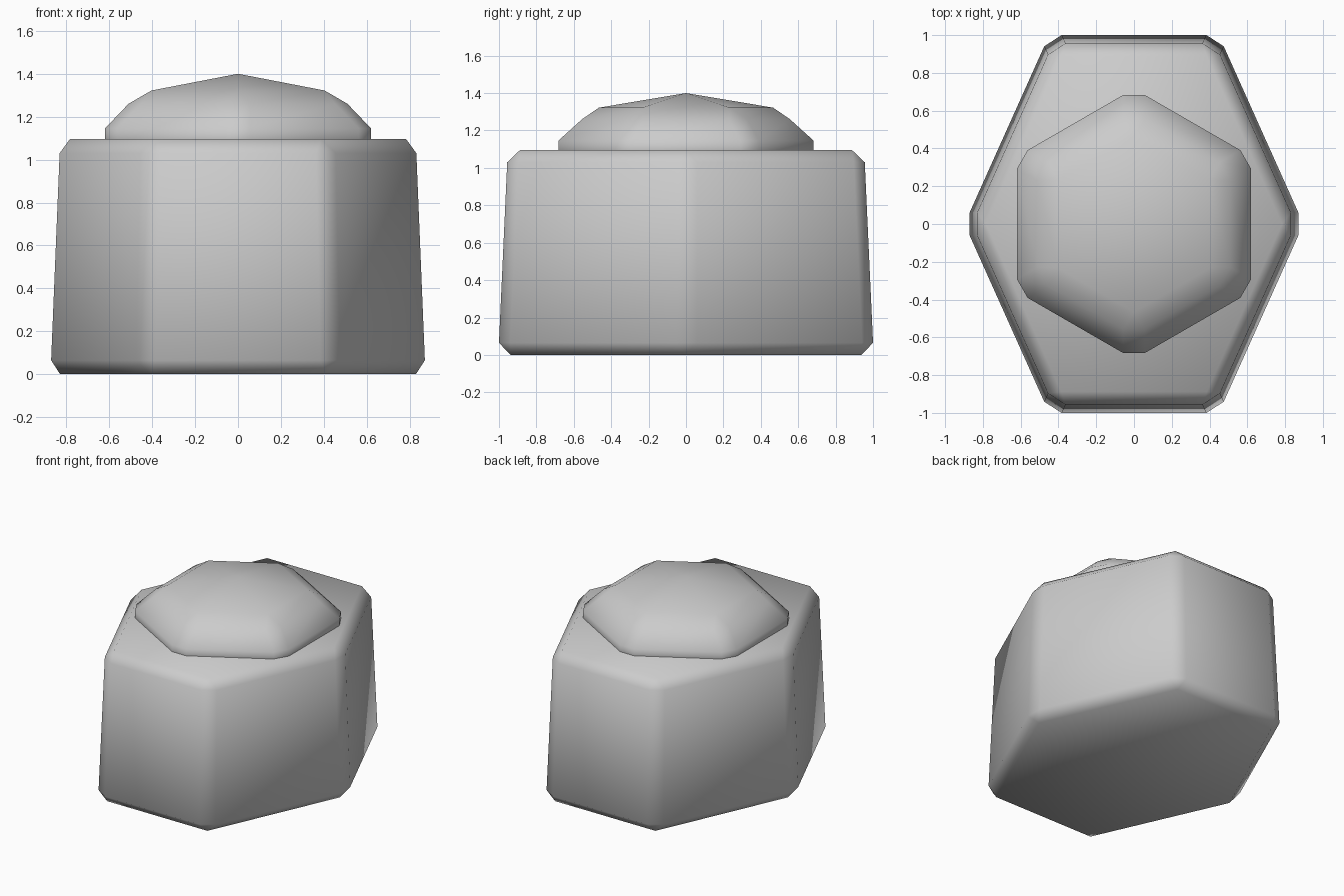
import bpy, bmesh
from math import cos, sin, radians
from mathutils import Vector

if "Cube" in bpy.data.objects:
    bpy.data.objects.remove(bpy.data.objects["Cube"])


def hexagon(rx, ry, z, start, cut=0.0):
    """Six-sided ring; each corner is cut back by `cut` along both edges."""
    p = [Vector((rx * cos(radians(start + 60 * i)), ry * sin(radians(start + 60 * i)), z))
         for i in range(6)]
    out = []
    for i in range(6):
        for q in (p[i - 1], p[(i + 1) % 6]):
            out.append(p[i] + (q - p[i]).normalized() * cut)
    return out


def loft(name, rings, apex=None):
    bm = bmesh.new()
    loops = [[bm.verts.new(v) for v in r] for r in rings]
    n = len(loops[0])
    for a, b in zip(loops, loops[1:]):
        for i in range(n):
            j = (i + 1) % n
            bm.faces.new((a[i], a[j], b[j], b[i]))
    bm.faces.new(loops[0][::-1])
    if apex is None:
        bm.faces.new(loops[-1])
    else:
        tip = bm.verts.new((0, 0, apex))
        for i in range(n):
            bm.faces.new((loops[-1][i], loops[-1][(i + 1) % n], tip))
    # uncut corners collapse to single points
    bmesh.ops.remove_doubles(bm, verts=bm.verts, dist=0.0005)
    bmesh.ops.recalc_face_normals(bm, faces=bm.faces)
    for f in bm.faces:
        f.smooth = True
    mesh = bpy.data.meshes.new(name)
    bm.to_mesh(mesh)
    bm.free()
    ob = bpy.data.objects.new(name, mesh)
    bpy.context.collection.objects.link(ob)
    return ob


# stretched, slightly tapered hexagonal body with chamfered edges
k = 1.003 / sin(radians(60))
body = loft("body", [hexagon(0.9, k, 0, 0), hexagon(0.9 * 0.95, k * 0.95, 1.095, 0)])
bevel = body.modifiers.new("chamfer", "BEVEL")
bevel.width = 0.065
bevel.segments = 1
bevel.limit_method = "NONE"

# faceted dome on top
dome = [(0.716, 1.03, 0.066), (0.716, 1.145, 0.066), (0.589, 1.26, 0.066), (0.466, 1.322, 0)]
loft("dome_cap", [hexagon(r, r, z, 30, c) for r, z, c in dome], apex=1.40)
